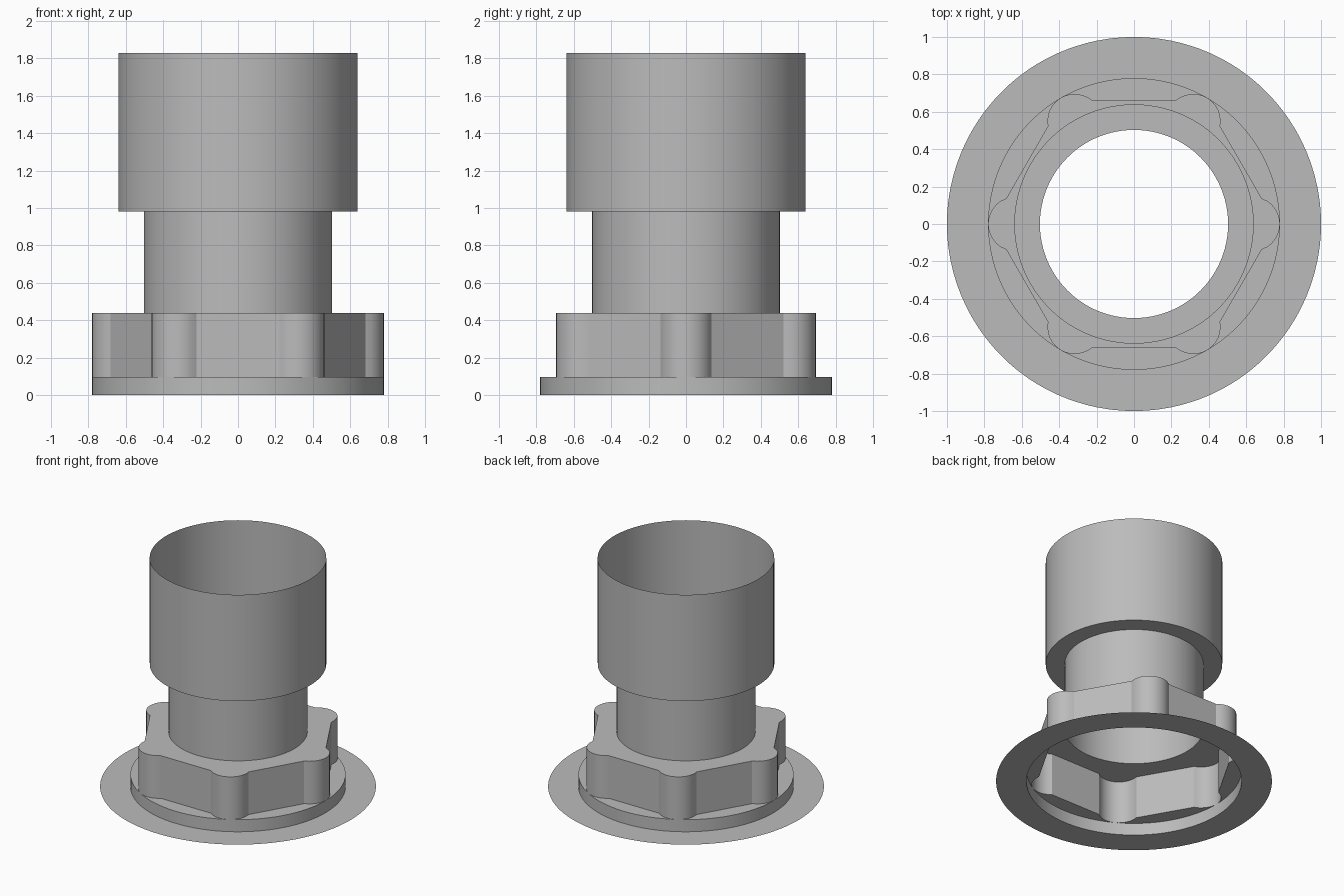
import bpy
import math

cube = bpy.data.objects.get("Cube")
if cube:
    bpy.data.objects.remove(cube, do_unlink=True)

# Single matte grey finish
grey = bpy.data.materials.new("matte_grey")
grey.use_nodes = True
colour = (0.5, 0.5, 0.5, 1)
grey.diffuse_color = colour
grey.node_tree.nodes["Principled BSDF"].inputs["Base Color"].default_value = colour

# Hexagon flats with a round lobe on each corner
APOTHEM, LOBE_DIST, LOBE_R = 0.66, 0.634, 0.146
foot = LOBE_DIST / 2 - math.sqrt(LOBE_R**2 - (APOTHEM - LOBE_DIST * math.sin(math.pi / 3))**2)
JOIN = math.atan2(APOTHEM, foot) - math.pi / 3    # half angle covered by a lobe
SIXTH = math.pi / 3
LOBE_STEPS, FLAT_STEPS = 14, 10

# Shared angles, so that every ring lines up with the lobe corners
ANGLES = []
for k in range(6):
    ANGLES += [k * SIXTH - JOIN + 2 * JOIN * i / LOBE_STEPS for i in range(LOBE_STEPS)]
    ANGLES += [k * SIXTH + JOIN + (SIXTH - 2 * JOIN) * i / FLAT_STEPS for i in range(FLAT_STEPS)]


def lobed(angle):
    """Radius of the lobed hexagon at an angle."""
    a = (angle + SIXTH / 2) % SIXTH - SIXTH / 2
    if abs(a) <= JOIN + 1e-6:
        return LOBE_DIST * math.cos(a) + math.sqrt(LOBE_R**2 - (LOBE_DIST * math.sin(a))**2)
    return APOTHEM / math.cos(abs(a) - SIXTH / 2)


def sheet(name, profile):
    """Thin turned shell through (radius, height) rings, listed outside to top."""
    verts, faces, n = [], [], len(ANGLES)
    for radius, z in profile:
        for a in ANGLES:
            r = radius(a) if callable(radius) else radius
            verts.append((r * math.cos(a), r * math.sin(a), z))
    for j in range(len(profile) - 1):
        for i in range(n):
            p, q = j * n + i, j * n + (i + 1) % n
            faces.append((p, q, q + n, p + n))
    mesh = bpy.data.meshes.new(name)
    mesh.from_pydata(verts, [], faces)
    mesh.materials.append(grey)
    obj = bpy.data.objects.new(name, mesh)
    bpy.context.collection.objects.link(obj)
    bpy.ops.object.select_all(action="DESELECT")
    obj.select_set(True)
    bpy.context.view_layer.objects.active = obj
    bpy.ops.object.shade_smooth_by_angle(angle=math.radians(30))


RIM, NECK, SOCKET = 0.78, 0.503, 0.64
Z_COLLAR, Z_NUT, Z_NECK, Z_TOP = 0.097, 0.438, 0.98, 1.83

# Flat base flange
sheet("base_flange", [(1.0, 0), (RIM, 0)])
# Low round collar with its top ledge
sheet("collar", [(RIM, 0), (RIM, Z_COLLAR), (lobed, Z_COLLAR)])
# Six-lobed grip, hollow below
sheet("lobed_grip", [(lobed, Z_COLLAR), (lobed, Z_NUT), (NECK, Z_NUT)])
# Narrow neck tube
sheet("neck", [(NECK, Z_NUT), (NECK, Z_NECK)])
# Wide open socket with its underside ledge
sheet("socket", [(NECK, Z_NECK), (SOCKET, Z_NECK), (SOCKET, Z_TOP)])
